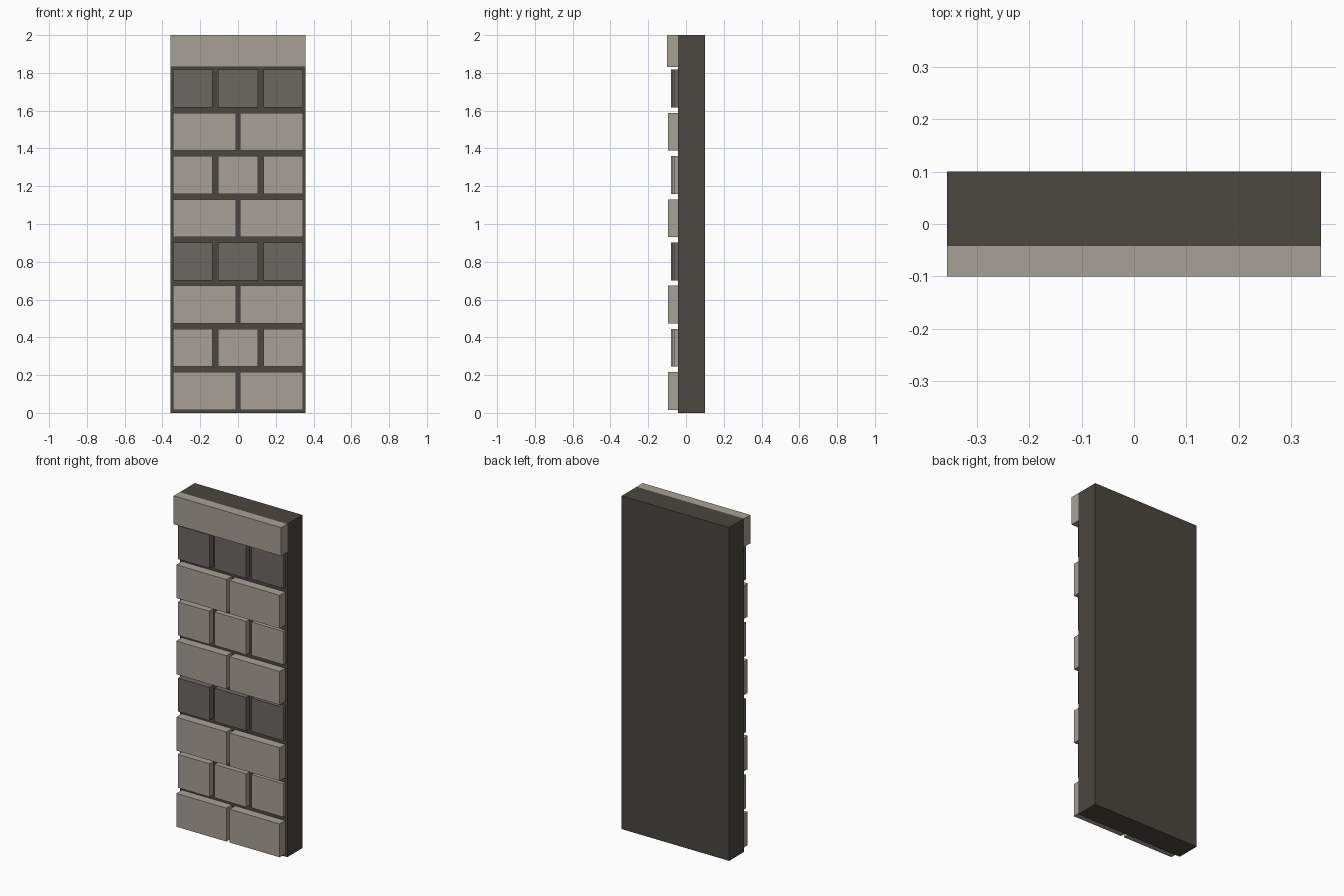
import bpy

old = bpy.data.objects.get("Cube")
if old:
    bpy.data.objects.remove(old, do_unlink=True)


def make_material(name, rgb):
    mat = bpy.data.materials.new(name)
    mat.use_nodes = True
    colour = (*rgb, 1.0)
    mat.diffuse_color = colour
    mat.node_tree.nodes["Principled BSDF"].inputs["Base Color"].default_value = colour
    return mat


light_stone = make_material("light stone", (0.39, 0.355, 0.305))
dark_stone = make_material("dark stone", (0.15, 0.138, 0.127))
mortar = make_material("dark mortar", (0.069, 0.063, 0.051))


def box(name, mat, x, y, z):
    """Box spanning the (low, high) range given on each axis."""
    spans = (x, y, z)
    bpy.ops.mesh.primitive_cube_add(size=1, location=[(a + b) / 2 for a, b in spans])
    ob = bpy.context.object
    ob.name = name
    ob.scale = [b - a for a, b in spans]
    bpy.ops.object.transform_apply(location=False, rotation=False, scale=True)
    ob.data.materials.append(mat)
    return ob


HALF = 0.357
FACE = -0.042

# Backing slab and the cap course across its top
box("wall_slab", mortar, (-HALF, HALF), (FACE, 0.1), (0, 2))
box("cap_stone", light_stone, (-HALF, HALF), (-0.1, FACE), (1.83, 2))

# Courses alternate two long bricks with three short ones
long_bricks = [(-0.177, 0.333, -0.095), (0.177, 0.333, -0.095)]
short_bricks = [(-0.239, 0.21, -0.08), (0, 0.21, -0.072), (0.239, 0.21, -0.062)]
for row in range(8):
    base = 0.016 + row * 0.2287
    mat = dark_stone if row % 4 == 3 else light_stone
    for i, (x, width, front) in enumerate(short_bricks if row % 2 else long_bricks):
        box(f"brick_course_{row + 1}_{i + 1}", mat,
            (x - width / 2, x + width / 2), (front, FACE), (base, base + 0.2))
